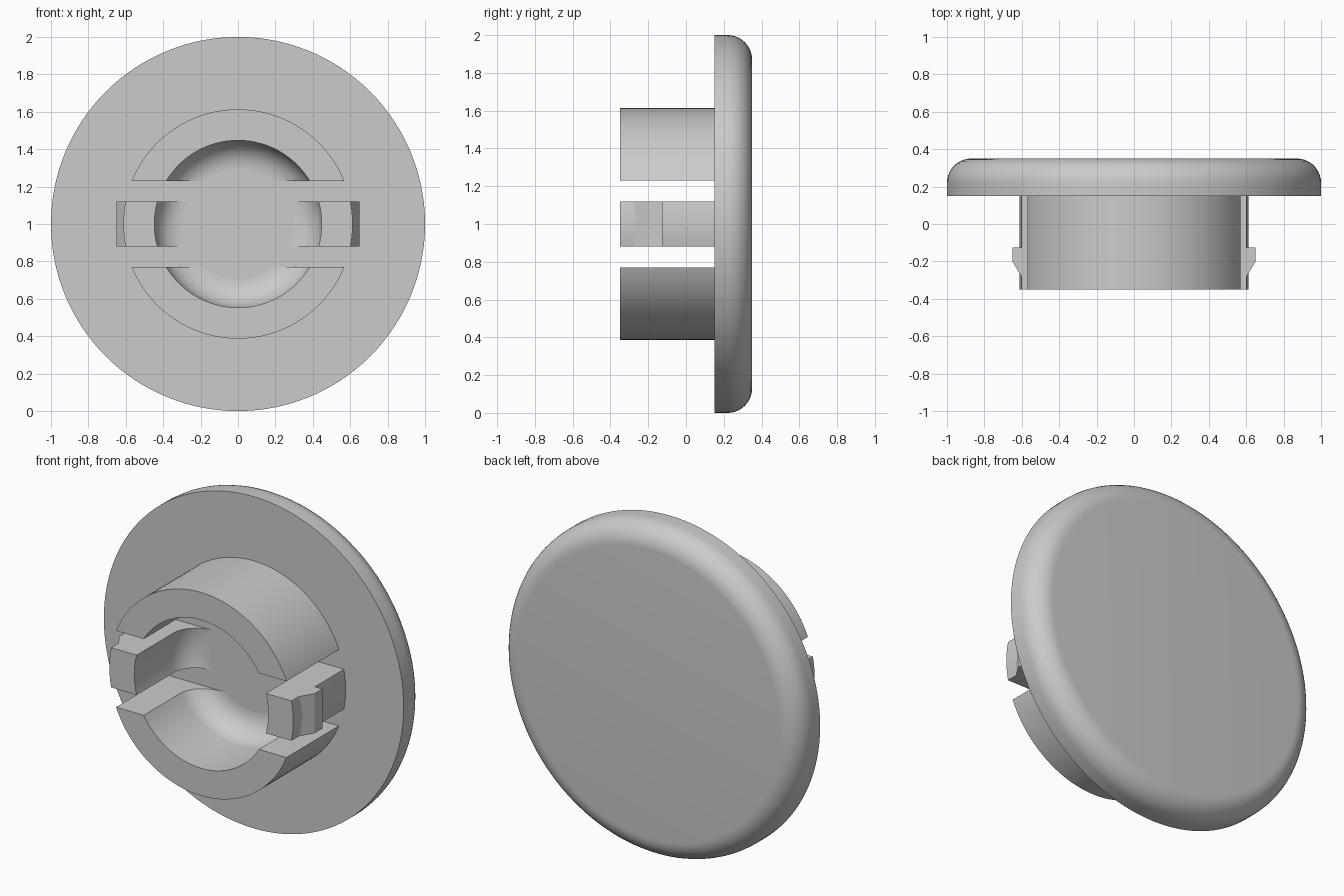
import bpy
import bmesh
from math import cos, sin, pi, radians
from mathutils import Matrix

if "Cube" in bpy.data.objects:
    bpy.data.objects.remove(bpy.data.objects["Cube"], do_unlink=True)

CENTRE_Z = 1.0
BACK, SEAT, TIP = 0.35, 0.15, -0.35      # y of cap face, cap underside, plug end
CAP_R, PLUG_R, BORE_R = 1.0, 0.613, 0.447
CLIP_HALF, SLOT_HALF = 0.12, 0.23        # clip half height, slot outer limit

grey = bpy.data.materials.new("light grey plastic")
grey.use_nodes = True
colour = (0.6, 0.6, 0.6, 1)
grey.diffuse_color = colour
grey.node_tree.nodes["Principled BSDF"].inputs["Base Color"].default_value = colour


def finish(name, bm):
    bmesh.ops.remove_doubles(bm, verts=bm.verts, dist=1e-5)
    bmesh.ops.recalc_face_normals(bm, faces=bm.faces)
    mesh = bpy.data.meshes.new(name)
    bm.to_mesh(mesh)
    bm.free()
    mesh.materials.append(grey)
    obj = bpy.data.objects.new(name, mesh)
    bpy.context.collection.objects.link(obj)
    return obj


def arc(r, y, radius, start, end, steps=10):
    angles = [start + (end - start) * i / steps for i in range(steps + 1)]
    return [(r + radius * cos(a), y + radius * sin(a)) for a in angles]


def lathe(name, profile, closed, steps=128):
    """Turn a (radius, y) profile around the front-to-back axis."""
    bm = bmesh.new()
    verts = [bm.verts.new((r, y, CENTRE_Z)) for r, y in profile]
    edges = [bm.edges.new(pair) for pair in zip(verts, verts[1:])]
    if closed:
        edges.append(bm.edges.new((verts[-1], verts[0])))
    bmesh.ops.spin(bm, geom=verts + edges, cent=(0, 0, CENTRE_Z), axis=(0, 1, 0),
                   angle=2 * pi, steps=steps, use_merge=True)
    return finish(name, bm)


def prism(name, outline, z0, z1):
    """Extrude an (x, y) outline upwards."""
    bm = bmesh.new()
    face = bm.faces.new([bm.verts.new((x, y, z0)) for x, y in outline])
    new = bmesh.ops.extrude_face_region(bm, geom=[face])["geom"]
    bmesh.ops.translate(bm, vec=(0, 0, z1 - z0),
                        verts=[v for v in new if isinstance(v, bmesh.types.BMVert)])
    return finish(name, bm)


def combine(target, tool, operation):
    mod = target.modifiers.new(operation.lower(), "BOOLEAN")
    mod.operation, mod.object, mod.solver = operation, tool, "EXACT"
    bpy.context.view_layer.objects.active = target
    bpy.ops.object.modifier_apply(modifier=mod.name)
    bpy.data.objects.remove(tool, do_unlink=True)


# Round cap with a rolled rear rim
ROLL = 0.13
cap = lathe("round_cap", [(0, SEAT), (CAP_R, SEAT)]
            + arc(CAP_R - ROLL, BACK - ROLL, ROLL, 0, pi / 2) + [(0, BACK)], False)

# Hollow plug whose bore flares into the cap
FLARE = 0.15
SUNK = SEAT + 0.01
plug = lathe("split_plug", [(PLUG_R, SUNK), (PLUG_R, TIP), (BORE_R, TIP)]
             + arc(BORE_R - FLARE, SEAT - FLARE, FLARE, 0, pi / 2)
             + [(BORE_R - FLARE, SUNK)], True)

# Slots either side of the snap clips
for side in (-1, 1):
    low, high = sorted((CENTRE_Z + side * CLIP_HALF, CENTRE_Z + side * SLOT_HALF))
    slot = prism("slot_cutter", [(-1, -0.5), (1, -0.5), (1, 0.25), (-1, 0.25)], low, high)
    combine(plug, slot, "DIFFERENCE")

# Barbs on the snap clips
for side in (-1, 1):
    outline = [(0.53, -0.125), (0.65, -0.125), (0.65, -0.2), (0.59, -0.3), (0.53, -0.3)]
    barb = prism("clip_barb", [(side * x, y) for x, y in outline],
                 CENTRE_Z - CLIP_HALF, CENTRE_Z + CLIP_HALF)
    combine(plug, barb, "UNION")

# Smooth curved walls, crisp edges
for obj in (cap, plug):
    bpy.ops.object.select_all(action="DESELECT")
    obj.select_set(True)
    bpy.context.view_layer.objects.active = obj
    bpy.ops.object.shade_smooth_by_angle(angle=radians(30))
